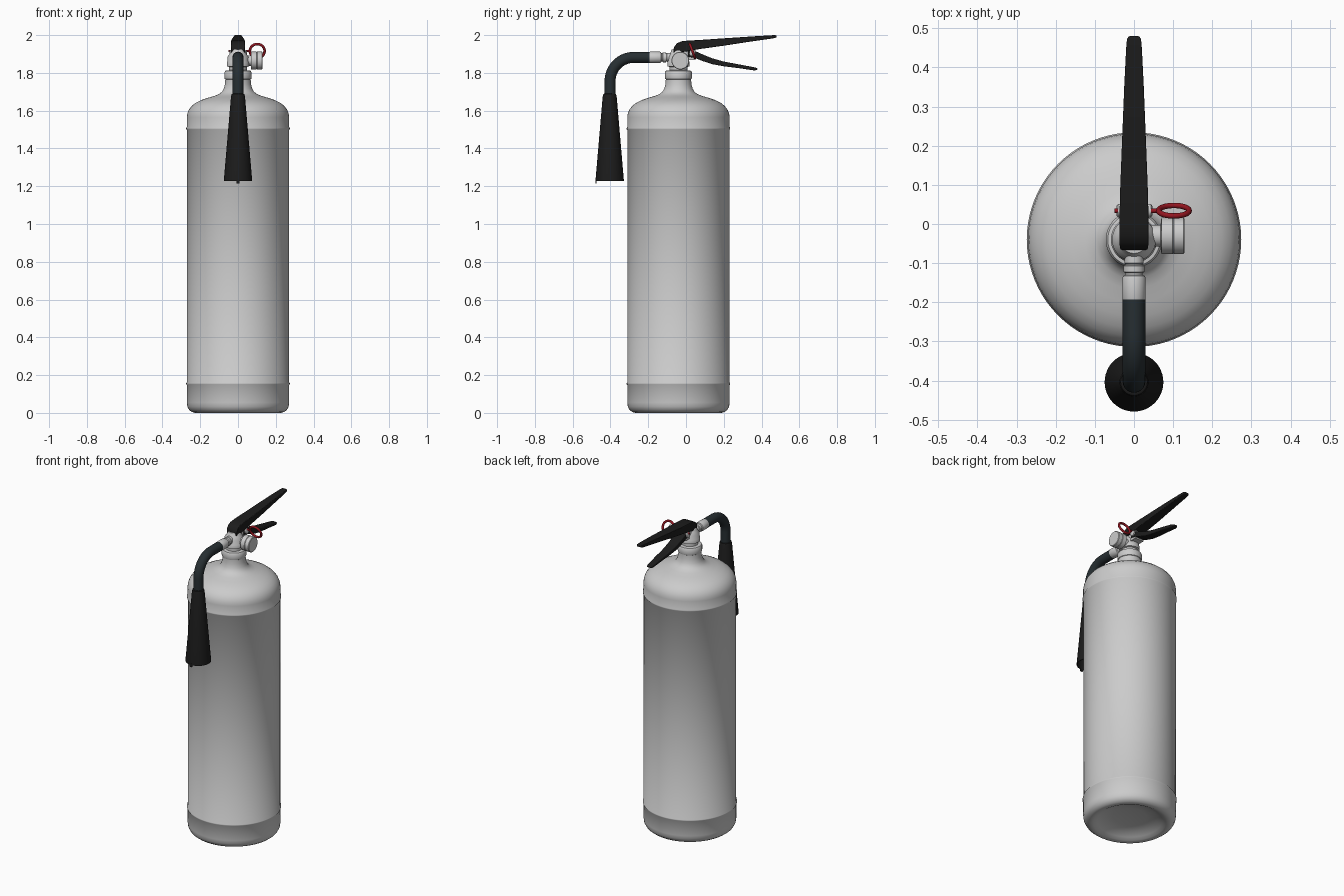
import bpy, bmesh, math
from mathutils import Matrix, Vector


def material(name, rgb):
    m = bpy.data.materials.new(name)
    m.diffuse_color = (*rgb, 1)
    return m


BLACK = material("black_plastic", (0.012, 0.012, 0.012))
RUBBER = material("rubber", (0.02, 0.028, 0.032))
RED = material("red_pin", (0.30, 0.008, 0.015))


def finish(ob, mat=None, angle=40):
    if mat:
        ob.data.materials.append(mat)
    bpy.ops.object.select_all(action='DESELECT')
    bpy.context.view_layer.objects.active = ob
    ob.select_set(True)
    bpy.ops.object.shade_smooth_by_angle(angle=math.radians(angle))
    return ob


def add_mesh(name, bm, mat=None, angle=40):
    bmesh.ops.recalc_face_normals(bm, faces=bm.faces)
    me = bpy.data.meshes.new(name)
    bm.to_mesh(me)
    bm.free()
    ob = bpy.data.objects.new(name, me)
    bpy.context.collection.objects.link(ob)
    return finish(ob, mat, angle)


def loft(bm, rings):
    rows = [[bm.verts.new(p) for p in r] for r in rings]
    n = len(rows[0])
    for a, b in zip(rows, rows[1:]):
        for i in range(n):
            j = (i + 1) % n
            bm.faces.new((a[i], a[j], b[j], b[i]))
    bm.faces.new(rows[0])
    bm.faces.new(rows[-1])


def lathe(name, profile, origin, axis=(0, 0, 1), mat=None, n=48):
    """Revolve (radius, height) points about an axis through origin."""
    M = Matrix.Translation(origin) @ Vector((0, 0, 1)).rotation_difference(Vector(axis)).to_matrix().to_4x4()
    bm = bmesh.new()
    loft(bm, [[M @ Vector((r * math.cos(2 * math.pi * i / n), r * math.sin(2 * math.pi * i / n), h))
               for i in range(n)] for r, h in profile])
    return add_mesh(name, bm, mat)


def lever(name, stations):
    """Tapered bar through (y, top z, bottom z, half width) stations."""
    bm = bmesh.new()
    loft(bm, [[(-w, y, b), (w, y, b), (w, y, t), (-w, y, t)] for y, t, b, w in stations])
    ob = add_mesh(name, bm, BLACK, 50)
    bev = ob.modifiers.new("soft_edges", 'BEVEL')
    bev.width, bev.segments = 0.005, 3
    return ob


CY = -0.04  # tank axis

# Tank with dished base, two seams, domed shoulder and neck
lathe("tank", [
    (0.02, 0.045), (0.10, 0.042), (0.16, 0.032), (0.19, 0.015), (0.21, 0.004), (0.228, 0.0),
    (0.245, 0.005), (0.259, 0.016), (0.268, 0.033), (0.271, 0.055), (0.271, 0.148),
    (0.274, 0.152), (0.274, 0.158), (0.270, 0.163), (0.270, 1.497), (0.274, 1.502),
    (0.274, 1.508), (0.271, 1.514), (0.271, 1.565), (0.268, 1.585), (0.260, 1.605),
    (0.246, 1.624), (0.225, 1.641), (0.195, 1.656), (0.16, 1.668), (0.125, 1.678),
    (0.10, 1.688), (0.085, 1.70), (0.075, 1.717), (0.069, 1.74), (0.067, 1.765),
    (0.067, 1.79)], (0, CY, 0), n=80)
lathe("neck_collar", [(0.060, 1.762), (0.070, 1.768), (0.072, 1.775), (0.072, 1.803),
                      (0.067, 1.811), (0.048, 1.814)], (0, CY, 0))

# Valve body with locking nut
lathe("valve_body", [(0.048, 1.80), (0.048, 1.832), (0.059, 1.835), (0.059, 1.858), (0.056, 1.862),
                     (0.056, 1.885), (0.045, 1.90), (0.035, 1.925)], (0, CY, 0))
# Side gauge
lathe("gauge", [(0.028, 0.0), (0.028, 0.068), (0.047, 0.07), (0.047, 0.098), (0.045, 0.10),
                (0.047, 0.102), (0.047, 0.126), (0.044, 0.129)], (0, -0.03, 1.865), (1, 0, 0))
# Outlet fitting towards the hose
lathe("outlet_fitting", [(0.024, 0.04), (0.024, 0.10), (0.022, 0.102), (0.022, 0.105), (0.027, 0.107),
                         (0.027, 0.122), (0.022, 0.125), (0.022, 0.130), (0.028, 0.133),
                         (0.030, 0.138), (0.030, 0.190), (0.028, 0.195)],
      (0, 0, 1.882), (0, -1, 0))
# Pivot bracket and bolt
bm = bmesh.new()
bmesh.ops.create_cube(bm, size=1, matrix=Matrix.Translation((0, 0.012, 1.897)) @ Matrix.Diagonal((0.062, 0.075, 0.055, 1)))
add_mesh("handle_bracket", bm)
lathe("pivot_bolt", [(0.012, -0.045), (0.017, -0.041), (0.017, -0.026), (0.010, -0.025),
                     (0.010, 0.025), (0.017, 0.026), (0.017, 0.043), (0.012, 0.047)],
      (0, 0.034, 1.905), (1, 0, 0), n=24)

# Squeeze levers
lever("top_lever", [
    (-0.066, 1.925, 1.905, 0.034), (-0.060, 1.942, 1.902, 0.036), (-0.047, 1.957, 1.905, 0.037),
    (-0.025, 1.967, 1.910, 0.037), (0.01, 1.971, 1.915, 0.037), (0.07, 1.974, 1.926, 0.036),
    (0.20, 1.983, 1.944, 0.031), (0.35, 1.993, 1.967, 0.025), (0.45, 1.999, 1.981, 0.020),
    (0.472, 2.0, 1.985, 0.018), (0.480, 1.997, 1.989, 0.013)])
lever("carry_handle", [
    (0.01, 1.918, 1.885, 0.034), (0.05, 1.915, 1.878, 0.034), (0.09, 1.897, 1.862, 0.033),
    (0.14, 1.877, 1.846, 0.031), (0.20, 1.860, 1.835, 0.028), (0.28, 1.845, 1.825, 0.024),
    (0.36, 1.830, 1.813, 0.019), (0.378, 1.825, 1.815, 0.014)])

# Safety pin and pull ring
bpy.ops.mesh.primitive_torus_add(major_radius=0.039, minor_radius=0.007, major_segments=40, minor_segments=12,
                                 location=(0.102, 0.034, 1.916), rotation=(math.radians(110), 0, 0))
ring = bpy.context.object
ring.name = "pull_ring"
finish(ring, RED)
lathe("safety_pin", [(0.006, -0.05), (0.006, 0.066)], (0, 0.034, 1.916), (1, 0, 0), RED, 16)

# Bent hose: straight run, quarter bend, drop into the horn
HY, HZ, BR, HR = -0.402, 1.882, 0.125, 0.029
path = [(-0.188, HZ, 0)]
for k in range(17):
    a = math.pi / 2 * k / 16
    path.append((HY + BR - BR * math.sin(a), HZ - BR + BR * math.cos(a), a))
path.append((HY, 1.67, math.pi / 2))
bm = bmesh.new()
loft(bm, [[(HR * math.cos(t), y - HR * math.sin(t) * math.sin(a), z + HR * math.sin(t) * math.cos(a))
           for t in (2 * math.pi * i / 32 for i in range(32))] for y, z, a in path])
add_mesh("hose", bm, RUBBER)

# Discharge horn, open at the bottom, with a small lip tab
HC = -0.404
lathe("horn", [(0.029, 1.69), (0.034, 1.687), (0.037, 1.675), (0.075, 1.232), (0.075, 1.228),
               (0.070, 1.228), (0.032, 1.64), (0.01, 1.645)], (0, HC, 0), mat=BLACK)
bm = bmesh.new()
bmesh.ops.create_cube(bm, size=1, matrix=Matrix.Translation((0, HC - 0.0725, 1.226)) @ Matrix.Diagonal((0.016, 0.006, 0.022, 1)))
add_mesh("horn_tab", bm, BLACK)
